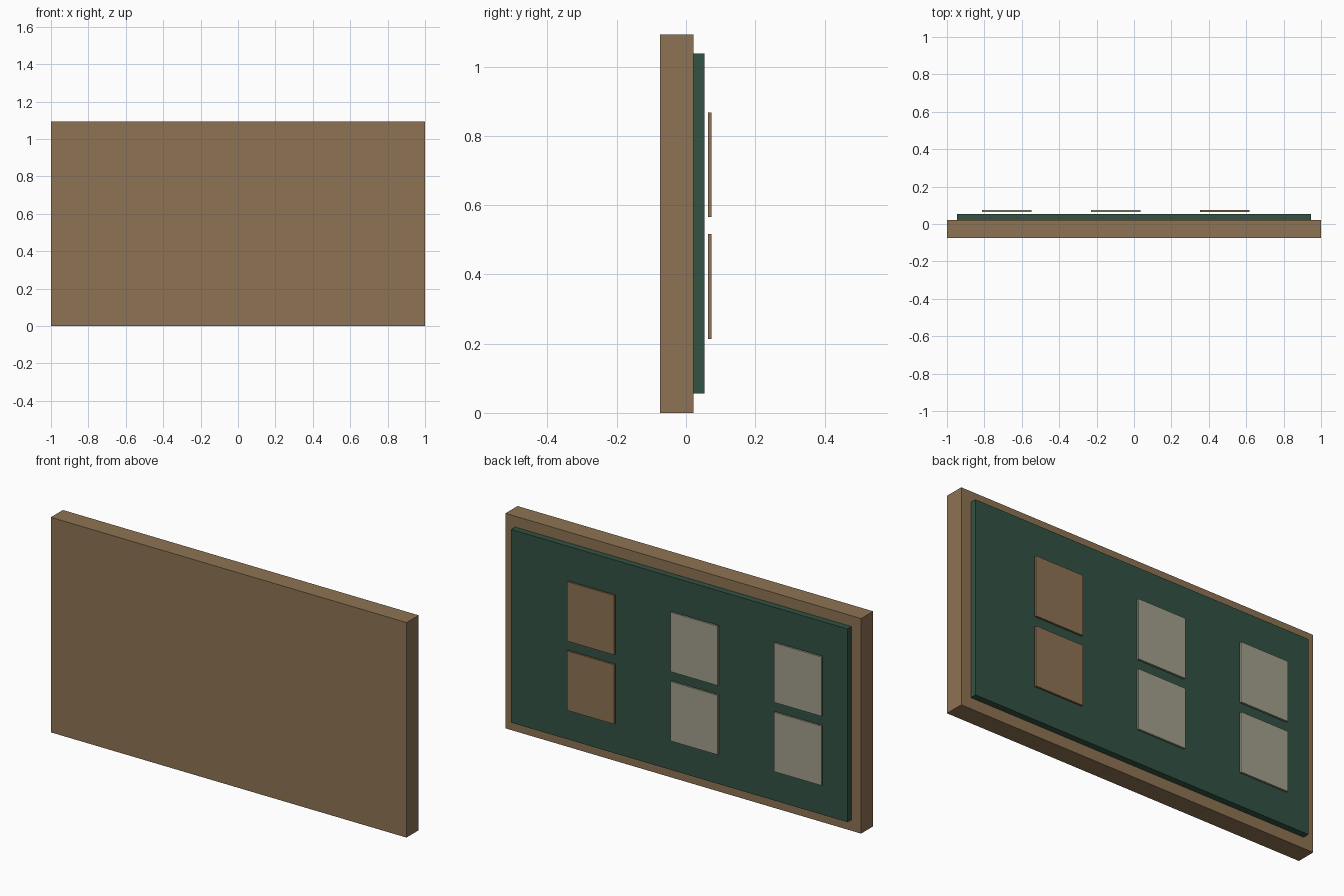
import bpy

cube = bpy.data.objects.get("Cube")
if cube:
    bpy.data.objects.remove(cube, do_unlink=True)


def material(name, rgb):
    mat = bpy.data.materials.new(name)
    mat.use_nodes = True
    mat.diffuse_color = (*rgb, 1)
    bsdf = next(n for n in mat.node_tree.nodes if n.type == "BSDF_PRINCIPLED")
    bsdf.inputs["Base Color"].default_value = (*rgb, 1)
    return mat


def box(name, low, high, mat):
    """Box spanning two opposite corners."""
    centre = [(a + b) / 2 for a, b in zip(low, high)]
    bpy.ops.mesh.primitive_cube_add(size=1, location=centre)
    obj = bpy.context.object
    obj.name = name
    obj.scale = [b - a for a, b in zip(low, high)]
    bpy.ops.object.transform_apply(location=False, rotation=False, scale=True)
    obj.data.materials.append(mat)
    return obj


wood = material("wood_brown", (0.27, 0.17, 0.087))
green = material("board_green", (0.032, 0.084, 0.056))
paper = material("paper_grey", (0.36, 0.35, 0.265))

# Backing slab and raised writing surface
box("wooden_backing", (-1, -0.075, 0), (1, 0.022, 1.093), wood)
box("green_board", (-0.946, 0.022, 0.056), (0.946, 0.054, 1.038), green)

# Two rows of thin sheets floating just off the board
columns = [("right", -0.68, paper), ("middle", -0.097, paper), ("left", 0.485, wood)]
rows = [("lower", 0.365), ("upper", 0.717)]
half_width, half_height = 0.133, 0.151
for side, x, mat in columns:
    for level, z in rows:
        box(f"{level}_{side}_sheet",
            (x - half_width, 0.064, z - half_height),
            (x + half_width, 0.074, z + half_height), mat)
